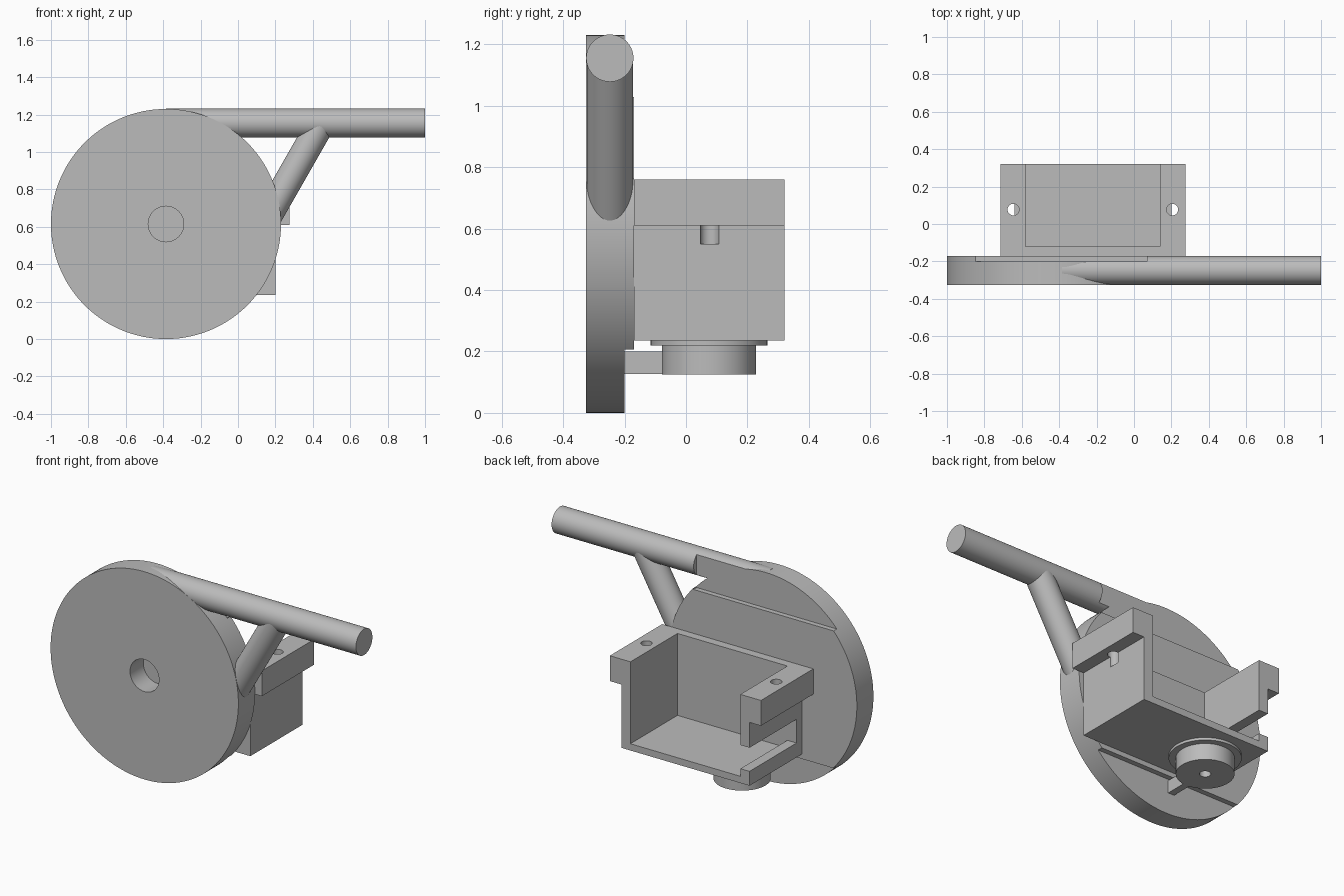
import bpy, math
from mathutils import Vector

cube = bpy.data.objects.get("Cube")
if cube:
    bpy.data.objects.remove(cube, do_unlink=True)

grey = bpy.data.materials.new("plain_grey")
grey.use_nodes = True
GREY = (0.5, 0.5, 0.5, 1)
grey.diffuse_color = GREY
grey.node_tree.nodes["Principled BSDF"].inputs["Base Color"].default_value = GREY


def finish(name):
    ob = bpy.context.object
    ob.name = name
    ob.data.materials.append(grey)
    return ob


def box(name, lo, hi):
    lo, hi = Vector(lo), Vector(hi)
    bpy.ops.mesh.primitive_cube_add(size=1, location=(lo + hi) / 2)
    bpy.context.object.scale = hi - lo
    bpy.ops.object.transform_apply(location=True, rotation=True, scale=True)
    return finish(name)


def rod(name, start, end, radius, sides=64):
    start, end = Vector(start), Vector(end)
    axis = end - start
    bpy.ops.mesh.primitive_cylinder_add(vertices=sides, radius=radius, depth=axis.length,
                                        location=(start + end) / 2,
                                        rotation=axis.to_track_quat('Z', 'Y').to_euler())
    bpy.ops.object.transform_apply(location=True, rotation=True, scale=True)
    return finish(name)


def combine(target, others, operation):
    # Apply each boolean, then discard its helper
    for other in others:
        mod = target.modifiers.new("shape", 'BOOLEAN')
        mod.operation, mod.solver, mod.object = operation, 'EXACT', other
        bpy.context.view_layer.objects.active = target
        bpy.ops.object.modifier_apply(modifier=mod.name)
        bpy.data.objects.remove(other, do_unlink=True)


def smooth(ob):
    bpy.ops.object.select_all(action='DESELECT')
    ob.select_set(True)
    bpy.context.view_layer.objects.active = ob
    bpy.ops.object.shade_smooth_by_angle(angle=math.radians(30))


FRONT, STEP, BACK = -0.325, -0.20, -0.17
HUB_X, HUB_Z = -0.385, 0.615
PIPE_Y, PIPE_Z, PIPE_R = -0.248, 1.155, 0.077


def upper_step():
    return box("step_cutter", (-1.2, STEP, 1.02), (0.07, 0, 1.4))


# Round disc, thinner at the back above and below the middle band
disc = rod("disc", (HUB_X, FRONT, HUB_Z), (HUB_X, BACK, HUB_Z), 0.615, 160)
combine(disc, [
    upper_step(),
    box("lower_cutter", (-1.2, STEP, -0.2), (0.5, 0, 0.207)),
    rod("hub_cutter", (HUB_X, -0.5, HUB_Z), (HUB_X, STEP, HUB_Z), 0.095),
], 'DIFFERENCE')
smooth(disc)

# Long handle and its diagonal brace
handle = rod("handle", (HUB_X, PIPE_Y, PIPE_Z), (1, PIPE_Y, PIPE_Z), PIPE_R)
combine(handle, [upper_step()], 'DIFFERENCE')
smooth(handle)
smooth(rod("brace", (0.10, PIPE_Y, 0.55), (0.44, PIPE_Y, 1.145), 0.075))

# Open-backed holder with a flanged rim
MID_X = -0.22
holder = box("holder", (MID_X - 0.42, BACK, 0.235), (MID_X + 0.42, 0.32, 0.70))
combine(holder, [box("rim", (MID_X - 0.495, BACK, 0.61), (MID_X + 0.495, 0.32, 0.76))], 'UNION')
cutters = [
    box("cavity", (MID_X - 0.36, -0.12, 0.275), (MID_X + 0.36, 0.5, 1)),
    box("side_slot", (-0.8, -0.12, 0.32), (MID_X - 0.3, 0.5, 0.46)),
]
for side in (-1, 1):
    x = MID_X + side * 0.425
    cutters.append(rod("screw_hole", (x, 0.077, 0.55), (x, 0.077, 1), 0.031, 32))
combine(holder, cutters, 'DIFFERENCE')
smooth(holder)

# Round boss under the holder, with its collar and link to the disc
BOSS_X, BOSS_Y = -0.42, 0.075
smooth(rod("collar", (BOSS_X, BOSS_Y, 0.22), (BOSS_X, BOSS_Y, 0.236), 0.19))
boss = rod("boss", (BOSS_X, BOSS_Y, 0.125), (BOSS_X, BOSS_Y, 0.235), 0.153)
combine(boss, [rod("boss_hole", (BOSS_X, BOSS_Y, 0.05), (BOSS_X, BOSS_Y, 0.20), 0.03, 32)],
        'DIFFERENCE')
smooth(boss)
box("boss_link", (BOSS_X - 0.02, STEP - 0.01, 0.126), (BOSS_X + 0.02, BOSS_Y - 0.14, 0.20))
